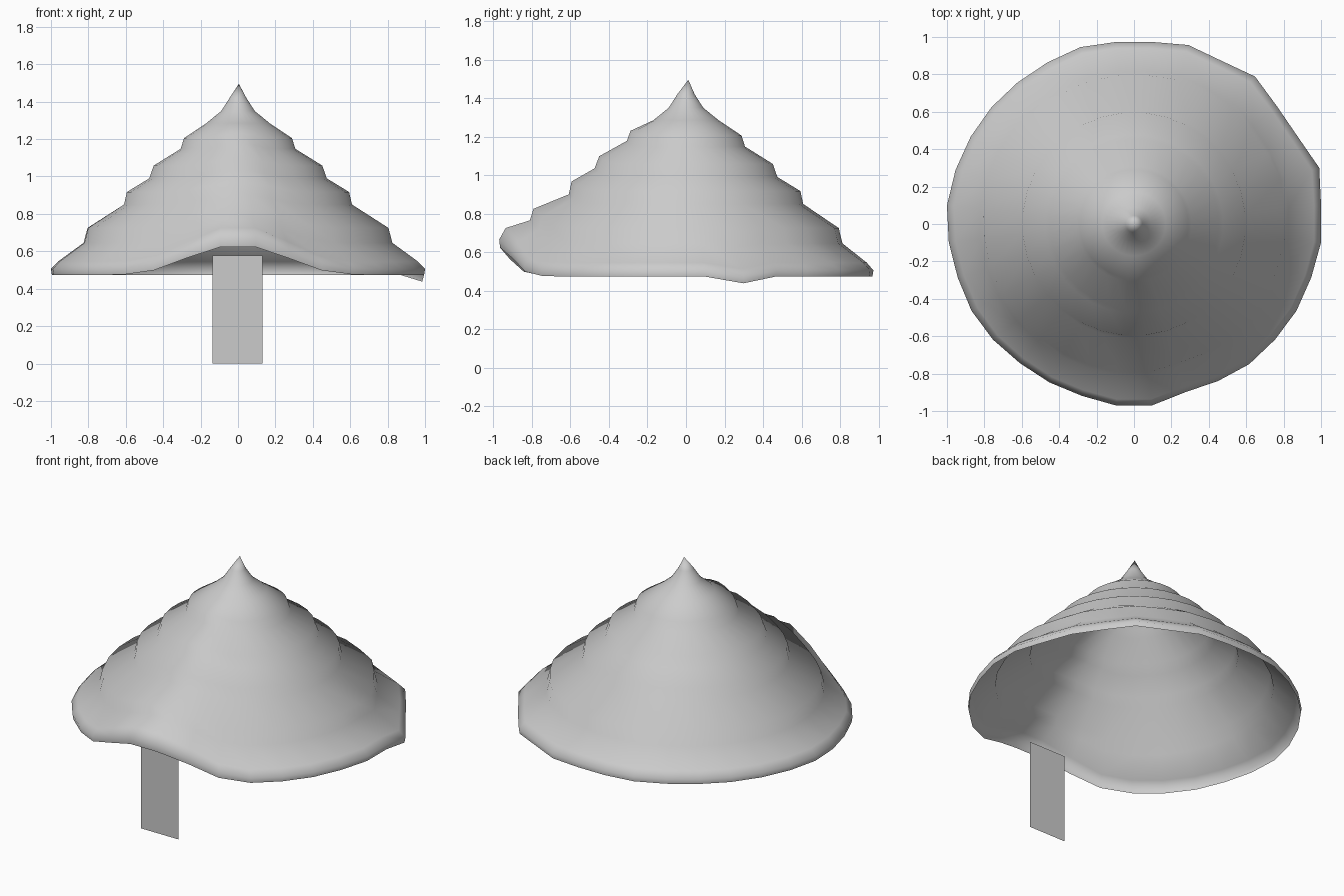
import bpy, bmesh
from math import sin, cos, pi, atan2

SEG = 32

# Roof profile: (radius, height, how far the ring lifts above the doorway)
outer = [(0.045, 1.42, 0), (0.09, 1.35, 0), (0.17, 1.285, 0), (0.29, 1.205, 0.025),
         (0.308, 1.148, 0.03), (0.453, 1.058, 0.04), (0.477, 0.99, 0.045),
         (0.597, 0.917, 0.05), (0.612, 0.85, 0.05), (0.80, 0.725, 0.10),
         (0.82, 0.645, 0.12), (0.95, 0.545, 0.18), (0.985, 0.505, 0.16),
         (0.98, 0.473, 0.15)]
# Hand-cut unevenness of the eaves, anticlockwise from +x
wobble = [1.02, 1.05, 1.007, 1.005, 1.035, 1.005, 1.015, 0.993, 0.993, 1.003, 0.995,
          0.995, 1.0, 1.005, 1.012, 1.02, 1.01, 1.0, 1.0, 0.99, 0.977, 0.975, 0.975,
          0.99, 0.99, 0.955, 0.967, 0.985, 0.99, 1.0, 1.005, 1.02]
# Doorway lift by distance in segments from the front centre
arch = [1, 0.6, 0.17, 0.02]


def front_lift(i):
    d = min(abs(i - 23), abs(i - 24))
    return arch[d] if d < len(arch) else 0


def ring(bm, r, z, lift):
    verts = []
    amount = max(0, (r - 0.6) / 0.38)
    for i in range(SEG):
        a = (i + 0.5) * 2 * pi / SEG
        k = 1 + (wobble[i] - 1) * amount
        droop = 0.035 * amount if i == 1 else 0
        verts.append(bm.verts.new((r * k * cos(a), r * k * sin(a),
                                   z + lift * front_lift(i) - droop)))
    return verts


def finish(bm, name):
    me = bpy.data.meshes.new(name)
    bm.to_mesh(me)
    bm.free()
    ob = bpy.data.objects.new(name, me)
    bpy.context.collection.objects.link(ob)
    return ob


# Tiered thatched roof, a single open shell
bm = bmesh.new()
rings = [ring(bm, *p) for p in outer]
tip = bm.verts.new((0.005, 0.012, 1.495))
for i in range(SEG):
    j = (i + 1) % SEG
    bm.faces.new((tip, rings[0][i], rings[0][j]))
    for a, b in zip(rings, rings[1:]):
        bm.faces.new((a[i], b[i], b[j], a[j]))
for f in bm.faces:
    f.smooth = True
finish(bm, "roof")

# Flat door panel under the raised eave
bm = bmesh.new()
bm.faces.new([bm.verts.new((x, -0.797, z)) for x, z in
              ((-0.137, 0), (0.13, 0), (0.13, 0.577), (-0.137, 0.577))])
finish(bm, "door")
